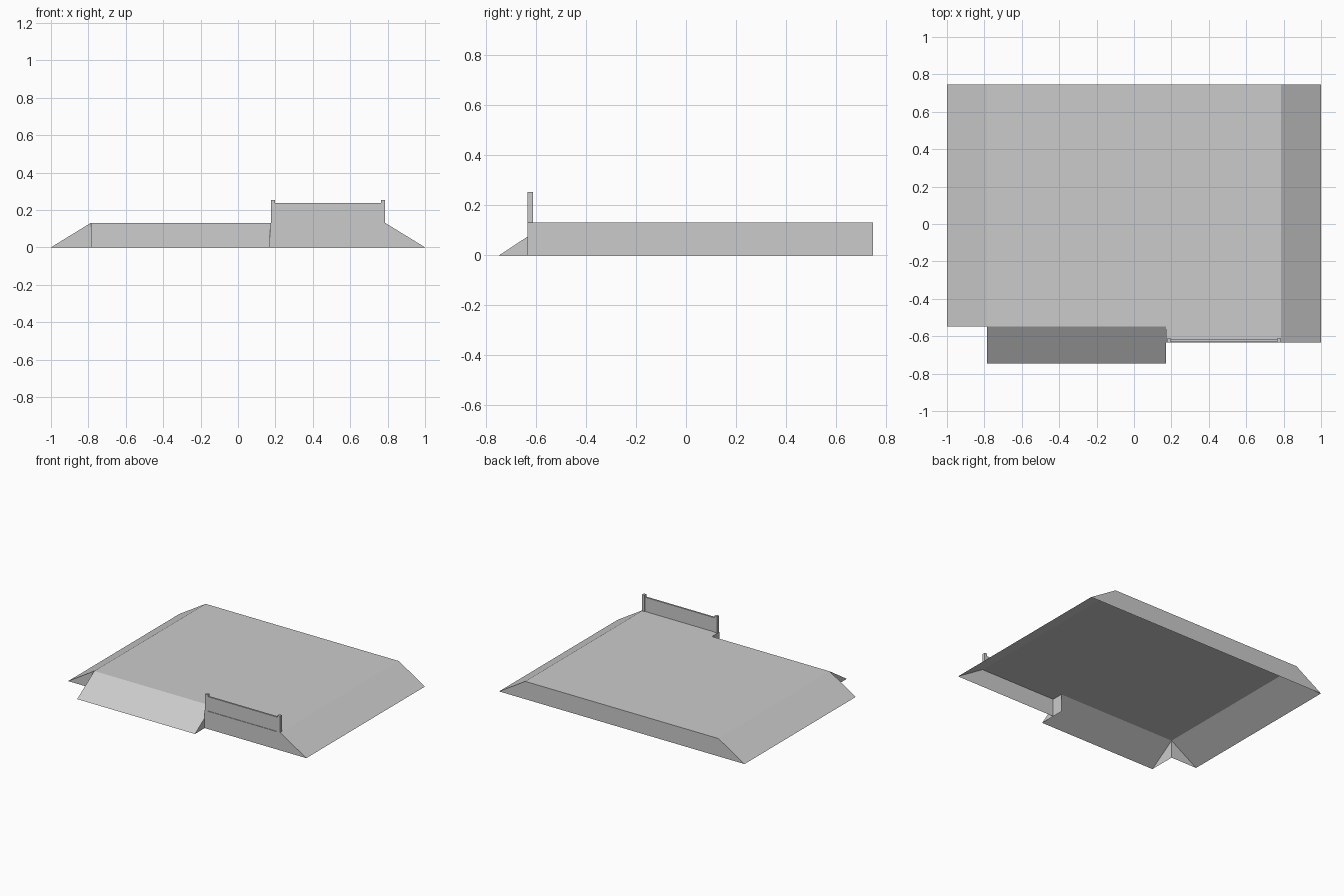
import bpy, bmesh

if "Cube" in bpy.data.objects:
    bpy.data.objects.remove(bpy.data.objects["Cube"])

# One flat grey for everything
grey = bpy.data.materials.new("concrete_grey")
grey.diffuse_color = (0.6, 0.6, 0.6, 1)
grey.use_nodes = True
grey.node_tree.nodes["Principled BSDF"].inputs["Base Color"].default_value = grey.diffuse_color

H = 0.131                    # deck height
X0, X1 = 0.787, 1.0          # deck edge and ground edge of the side ramps
BACK, FRONT = 0.747, -0.633  # back wall and front wall
NOTCH, TOE = -0.548, -0.747  # top and foot of the front ramp
XR = 0.172                   # right end of the front ramp


def sheet(name, *polygons):
    """Open surface from polygons listed counter-clockwise seen from outside."""
    bm = bmesh.new()
    for poly in polygons:
        bm.faces.new([bm.verts.new(p) for p in poly])
    bmesh.ops.remove_doubles(bm, verts=bm.verts, dist=1e-5)
    return finish(name, bm)


def box(name, x0, x1, y0, y1, z0, z1):
    bm = bmesh.new()
    bmesh.ops.create_cube(bm, size=1)
    for v in bm.verts:
        v.co = ((x0 + x1) / 2 + v.co.x * (x1 - x0),
                (y0 + y1) / 2 + v.co.y * (y1 - y0),
                (z0 + z1) / 2 + v.co.z * (z1 - z0))
    return finish(name, bm)


def finish(name, bm):
    me = bpy.data.meshes.new(name)
    bm.to_mesh(me)
    bm.free()
    me.materials.append(grey)
    ob = bpy.data.objects.new(name, me)
    bpy.context.collection.objects.link(ob)
    return ob


# Flat deck with a notch where the front ramp meets it
sheet("deck", [(-X0, NOTCH, H), (XR, NOTCH, H), (XR, FRONT, H),
               (X0, FRONT, H), (X0, BACK, H), (-X0, BACK, H)])

# Sloping sides
sheet("right_ramp", [(X0, FRONT, H), (X1, FRONT, 0), (X1, BACK, 0), (X0, BACK, H)])
sheet("left_ramp",
      [(-X1, NOTCH, 0), (-X0, NOTCH, H), (-X0, BACK, H), (-X1, BACK, 0)],
      [(-X1, NOTCH, 0), (-X0, NOTCH, 0), (-X0, NOTCH, H)])

# Upright walls
sheet("back_wall", [(X1, BACK, 0), (-X1, BACK, 0), (-X0, BACK, H), (X0, BACK, H)])
sheet("front_wall", [(XR, FRONT, 0), (X1, FRONT, 0), (X0, FRONT, H), (XR, FRONT, H)])

# Front ramp with its left cheek
sheet("front_ramp",
      [(-X0, TOE, 0), (XR, TOE, 0), (XR, NOTCH, H), (-X0, NOTCH, H)],
      [(-X0, NOTCH, 0), (-X0, TOE, 0), (-X0, NOTCH, H)])

# Right cheek: ramp triangle outside the wall, step wall behind it
zc = H * (FRONT - TOE) / (NOTCH - TOE)
sheet("ramp_right_cheek", [(XR, TOE, 0), (XR, FRONT, 0), (XR, FRONT, zc)])
sheet("step_wall", [(XR, NOTCH, 0), (XR, FRONT, 0), (XR, FRONT, H), (XR, NOTCH, H)])

# Railing along the front wall
for side, x in (("left", 0.176), ("right", 0.765)):
    box(side + "_rail_post", x, x + 0.021, FRONT, FRONT + 0.021, H, 0.252)
box("rail_panel", 0.197, 0.765, FRONT + 0.004, FRONT + 0.017, H, 0.236)
